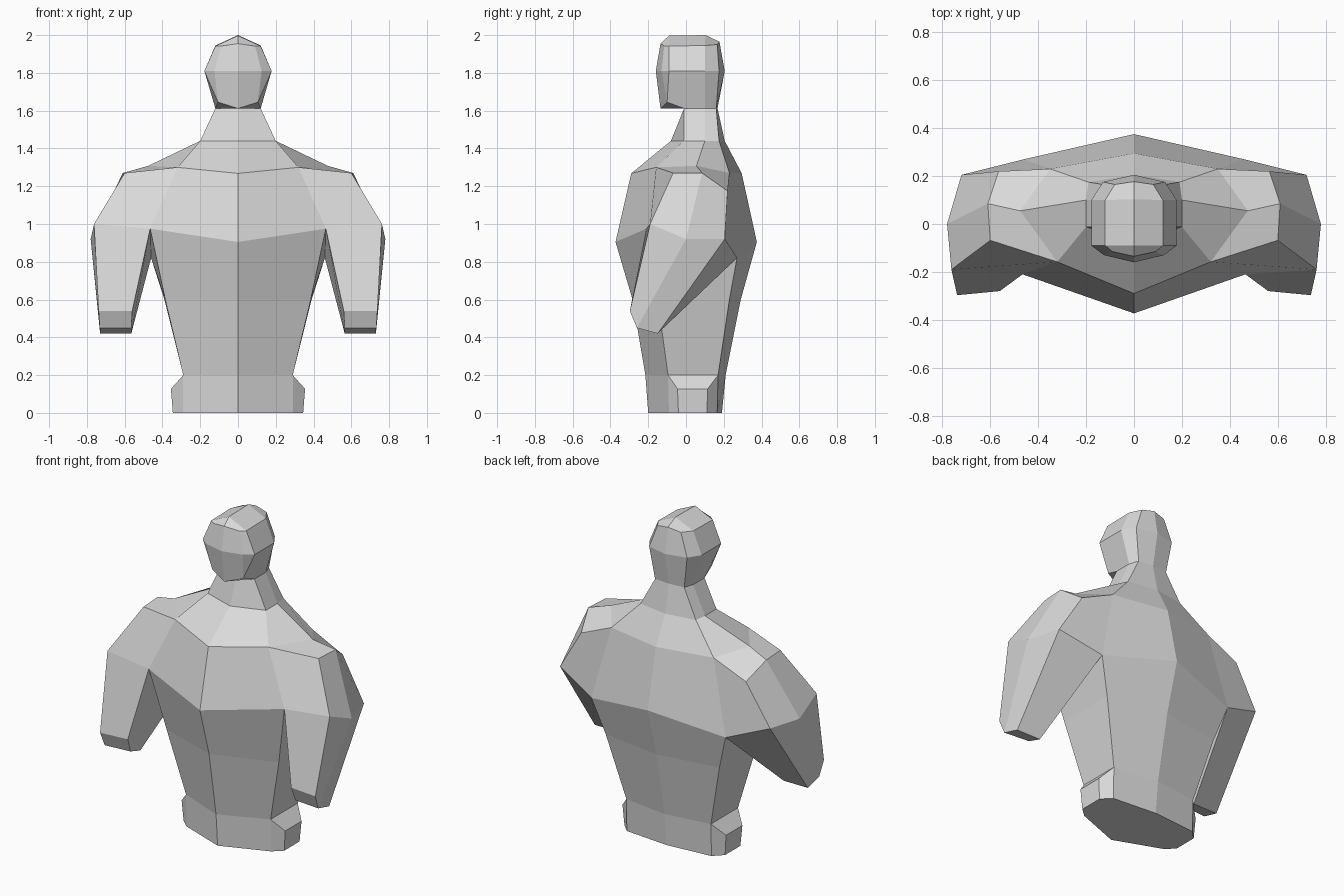
import bpy
import bmesh
from mathutils import Vector

cube = bpy.data.objects.get("Cube")
if cube:
    bpy.data.objects.remove(cube, do_unlink=True)

clay = bpy.data.materials.new("light_grey_clay")
clay.use_nodes = True
clay_colour = (0.7, 0.7, 0.7, 1)
clay.diffuse_color = clay_colour
clay.node_tree.nodes["Principled BSDF"].inputs["Base Color"].default_value = clay_colour


def bridge(lower, upper):
    """Quads between two rows of points with the same count."""
    return [(lower[i], lower[i + 1], upper[i + 1], upper[i])
            for i in range(len(lower) - 1)]


def level(z, *points):
    """Row of points sharing one height."""
    return [(x, y, z) for x, y in points]


def make_part(name, polygons):
    """Build one half from polygons, face it outward and mirror it."""
    bm = bmesh.new()
    for polygon in polygons:
        bm.faces.new([bm.verts.new(point) for point in polygon])
    bmesh.ops.remove_doubles(bm, verts=bm.verts[:], dist=0.0005)
    bmesh.ops.recalc_face_normals(bm, faces=bm.faces[:])
    middle = sum((v.co for v in bm.verts), Vector()) / len(bm.verts)
    outward = sum((f.calc_center_median() - middle).dot(f.normal) * f.calc_area()
                  for f in bm.faces)
    if outward < 0:
        bmesh.ops.reverse_faces(bm, faces=bm.faces[:])
    mesh = bpy.data.meshes.new(name)
    bm.to_mesh(mesh)
    bm.free()
    mesh.materials.append(clay)
    part = bpy.data.objects.new(name, mesh)
    bpy.context.collection.objects.link(part)
    mirror = part.modifiers.new("mirror_halves", 'MIRROR')
    mirror.use_axis[0] = True
    mirror.use_clip = True
    return part


# Shared landmarks where the arm meets the torso
armpit_front, armpit_back = (.465, -.21, .975), (.46, .27, .82)
collar = (.32, -.158, 1.3)
shoulder_top = (.475, .055, 1.308)
shoulder_blade = (.35, .23, 1.27)

# Torso rows, each running from front centre round to back centre
base = level(0, (0, -.2), (.29, -.09), (.29, .165), (0, .19))
waist = level(.2, (0, -.215), (.29, -.095), (.29, .17), (0, .21))
ribs = level(.6, (0, -.283), (.385, -.15), (.39, .23), (0, .29))
chest = [(0, -.373, .905), armpit_front, armpit_back, (0, .375, .905)]
yoke = [(0, -.29, 1.268), collar, shoulder_top, shoulder_blade, (0, .295, 1.268)]
neck_base = level(1.44, (0, -.08), (.2, -.012), (.2, .1), (.19, .175), (0, .205))
neck_top = level(1.612, (0, -.01), (.12, -.01), (.12, .1), (.1, .16), (0, .167))

torso = bridge(base, waist)
del torso[1]
torso += bridge(waist, ribs) + bridge(ribs, chest)
torso += bridge(chest[:2], yoke[:2]) + bridge(chest[2:], yoke[3:])
torso += bridge(yoke, neck_base) + bridge(neck_base, neck_top)
torso.append(base)
make_part("torso", torso)

# Hip stubs at the sides of the base
hip_base = [base[1], (.345, -.04, 0), (.345, .11, 0), base[2]]
hip_rim = [waist[1], (.355, -.045, .127), (.355, .115, .127), waist[2]]
make_part("hips", bridge(hip_base, hip_rim) + [hip_rim, hip_base])

# Arms: shoulder cap, upper bulge, then a taper to a blunt end
root = [collar, shoulder_top, shoulder_blade]
cap = [(.6, -.068, 1.27), (.61, .085, 1.27), (.565, .22, 1.175)]
bulge = [(.762, -.19, 1.0), (.78, 0, .92), (.72, .205, .92)]
outer_end = [(.738, -.297, .54), (.732, -.26, .45), (.73, -.15, .42)]
inner_end = [(.56, -.28, .54), (.565, -.245, .45), (.565, -.15, .42)]

arms = bridge(root, cap) + bridge(cap, bulge) + bridge(bulge, outer_end)
arms += bridge(outer_end, inner_end)
arms += [
    (collar, cap[0], bulge[0], armpit_front),
    (shoulder_blade, cap[2], bulge[2], armpit_back),
    (armpit_front, bulge[0], outer_end[0], inner_end[0]),
    (armpit_back, bulge[2], outer_end[2], inner_end[2]),
    (armpit_front, armpit_back, inner_end[2], inner_end[0]),
    inner_end,
]
make_part("arms", arms)

# Head rows, again from front centre to back centre
chin, jaw = (0, -.135, 1.612), (.105, -.1, 1.645)
head_low = [chin, jaw] + neck_top[1:]
head_low.insert(2, jaw)
temple = level(1.81, (0, -.16), (.125, -.13), (.178, -.09),
               (.178, .1), (.13, .175), (0, .205))
brow = [(0, -.135, 1.955), (.09, -.115, 1.942), (.12, -.09, 1.942),
        (.12, .1, 1.945), (.08, .165, 1.95), (0, .177, 1.965)]
crown_front, crown_back = (0, -.09, 1.997), (0, .103, 2.0)

head = bridge(temple, brow)
head += bridge([chin, jaw], temple[:2]) + bridge(neck_top[2:], temple[3:])
head += [
    (jaw, temple[2], temple[1]),
    (jaw, neck_top[1], neck_top[2], temple[3], temple[2]),
    (chin, jaw, neck_top[1], neck_top[0]),
    (brow[0], brow[1], brow[2], crown_front),
    (brow[2], brow[3], crown_back, crown_front),
    (brow[3], brow[4], brow[5], crown_back),
]
make_part("head", head)
